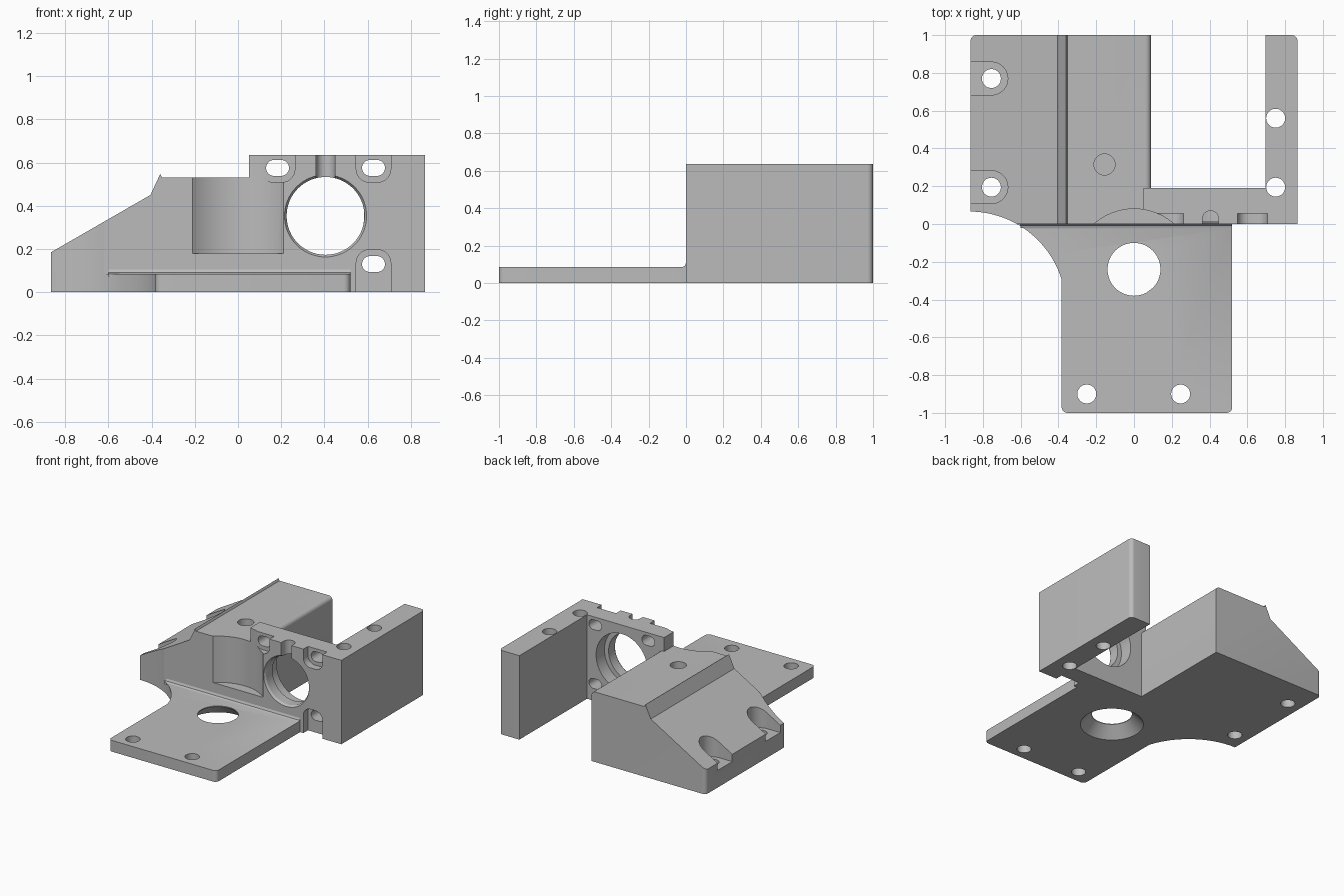
import bpy, bmesh
from math import sin, cos, radians
from mathutils import Vector

if "Cube" in bpy.data.objects:
    bpy.data.objects.remove(bpy.data.objects["Cube"])

grey = bpy.data.materials.new("plain grey")
grey.use_nodes = True
grey.diffuse_color = (0.5, 0.5, 0.5, 1)
grey.node_tree.nodes["Principled BSDF"].inputs["Base Color"].default_value = (0.5, 0.5, 0.5, 1)


def arc(cx, cy, r, start, end, steps=24):
    angles = [radians(start + (end - start) * i / steps) for i in range(steps + 1)]
    return [(cx + r * cos(a), cy + r * sin(a)) for a in angles]


def circle(cx, cy, r):
    return arc(cx, cy, r, 0, 360, 64)[:-1]


def slot(cx, cy, half, r):
    return arc(cx + half, cy, r, -90, 90) + arc(cx - half, cy, r, 90, 270)


def box(x0, x1, y0, y1):
    return [(x0, y0), (x1, y0), (x1, y1), (x0, y1)]


def finish(name, bm):
    bmesh.ops.recalc_face_normals(bm, faces=bm.faces)
    mesh = bpy.data.meshes.new(name)
    bm.to_mesh(mesh)
    bm.free()
    mesh.materials.append(grey)
    obj = bpy.data.objects.new(name, mesh)
    bpy.context.collection.objects.link(obj)
    return obj


def prism(name, points, axis, low, high, rounds=(), radius=0.03):
    """Extrude an outline along an axis; rounds lists edge midpoint tests."""
    place = {"X": lambda u, v, w: (w, u, v),
             "Y": lambda u, v, w: (u, w, v),
             "Z": lambda u, v, w: (u, v, w)}[axis]
    bm = bmesh.new()
    a = [bm.verts.new(place(u, v, low)) for u, v in points]
    b = [bm.verts.new(place(u, v, high)) for u, v in points]
    bm.faces.new(a)
    bm.faces.new(b[::-1])
    n = len(points)
    for i in range(n):
        j = (i + 1) % n
        bm.faces.new((a[i], b[i], b[j], a[j]))
    bmesh.ops.recalc_face_normals(bm, faces=bm.faces)
    edges = [e for e in bm.edges
             if any(test((e.verts[0].co + e.verts[1].co) / 2) for test in rounds)]
    if edges:
        bmesh.ops.bevel(bm, geom=edges, offset=radius, segments=6,
                        profile=0.5, affect="EDGES")
    return finish(name, bm)


def cone(name, x, y, z, r_low, r_high, depth, axis="Z"):
    bm = bmesh.new()
    bmesh.ops.create_cone(bm, cap_ends=True, segments=64, radius1=r_low,
                          radius2=r_high, depth=depth)
    obj = finish(name, bm)
    obj.location = (x, y, z)
    if axis == "Y":
        obj.rotation_euler.x = radians(-90)
    return obj


def combine(target, tool, operation):
    tool.hide_render = True
    mod = target.modifiers.new(operation, "BOOLEAN")
    mod.operation = operation
    mod.solver = "EXACT"
    mod.object = tool
    bpy.context.view_layer.objects.active = target
    bpy.ops.object.modifier_apply(modifier=mod.name)
    bpy.data.objects.remove(tool)


def near(**where):
    return lambda p: all(abs(getattr(p, k) - v) < 0.002 for k, v in where.items())


# Sloped block with a raised lip
block = prism("mount_body", [(-.865, 0), (.09, 0), (.09, .53), (-.352, .53),
                             (-.36, .547), (-.405, .45), (-.865, .185)], "Y", 0, 1,
              [near(x=-.865, y=1), near(x=.09, z=.53)])

# Concave scoop at the front corner of the block
sweep = (-.872, -.446, .512)
combine(block, prism("scoop", arc(*sweep, 17.4, 90) + [(-1, .066), (-1, -.293)],
                     "Z", -.1, 1), "DIFFERENCE")

# Front wall and side wall in one L shape
walls = prism("walls", [(.05, 0), (.865, 0), (.865, 1), (.695, 1), (.695, .19), (.05, .19)],
              "Z", 0, .635, [near(x=.865, y=1)])
combine(block, walls, "UNION")

# Front plate, flowing into the scoop
plate = prism("plate", [(-.383, -1), (.52, -1), (.52, .02), (-.6, .02)]
              + arc(*sweep, 60.6, 17.4), "Z", 0, .085,
              [near(x=-.383, y=-1), near(x=.52, y=-1)])
combine(block, plate, "UNION")

# Fillet between plate and block
combine(block, prism("fillet", [(.01, .07), (-.022, .07), (-.022, .085), (-.007, .091),
                                (0, .106), (.01, .106)], "X", -.6, .52), "UNION")

cutters = []


def cut(points, axis, low, high):
    cutters.append(prism("cutter", points, axis, low, high))


# Round clearance in front of the block, and countersunk plate hole
cut(circle(0, -.24, .32), "Z", .18, 1)
cut(circle(0, -.24, .14), "Z", -.1, .15)
cutters.append(cone("cutter", 0, -.24, .03, .24, .14, .1))

# Vertical screw holes
for x, y in [(-.25, -.9), (.247, -.9), (-.755, .77), (-.755, .195), (.75, .56), (.75, .195)]:
    cut(circle(x, y, .05), "Z", -.1, 1)
cut(circle(-.156, .315, .056), "Z", .25, 1)

# Open counterbores on the slope
for y in (.77, .195):
    cut(slot(-.9, y, .145, .087), "Z", .13, 1)

# Bearing bore with rear counterbore and front chamfer
cut(circle(.405, .353, .18), "Y", -.1, .3)
cut(circle(.405, .353, .215), "Y", .09, .3)
cutters.append(cone("cutter", .405, 0, .353, .2, .18, .03, "Y"))

# Half-round groove from the top edge down to the bore
cut(arc(.405, .027, .043, 0, 180) + [(.362, -.1), (.448, -.1)], "Z", .45, .8)

# Slotted screw holes with recesses open to the nearest edge
for x, z, side in [(.183, .575, 1), (.627, .575, 1), (.627, .13, -1)]:
    cut(slot(x, z, .016, .037), "Y", -.1, .3)
    rim = arc(x - .02, 0, .06, 180, 270, 10) + arc(x + .02, 0, .06, 270, 360, 10)
    rim += [(x + .08, .2), (x - .08, .2)]
    cut([(u, z + side * (v - .006)) for u, v in rim], "Y", -.1, .055)

bpy.context.view_layer.update()
for cutter in cutters:
    combine(block, cutter, "DIFFERENCE")

# Smooth round surfaces, keep machined edges sharp
bpy.ops.object.select_all(action="DESELECT")
block.select_set(True)
bpy.context.view_layer.objects.active = block
bpy.ops.object.shade_smooth_by_angle(angle=radians(25))
